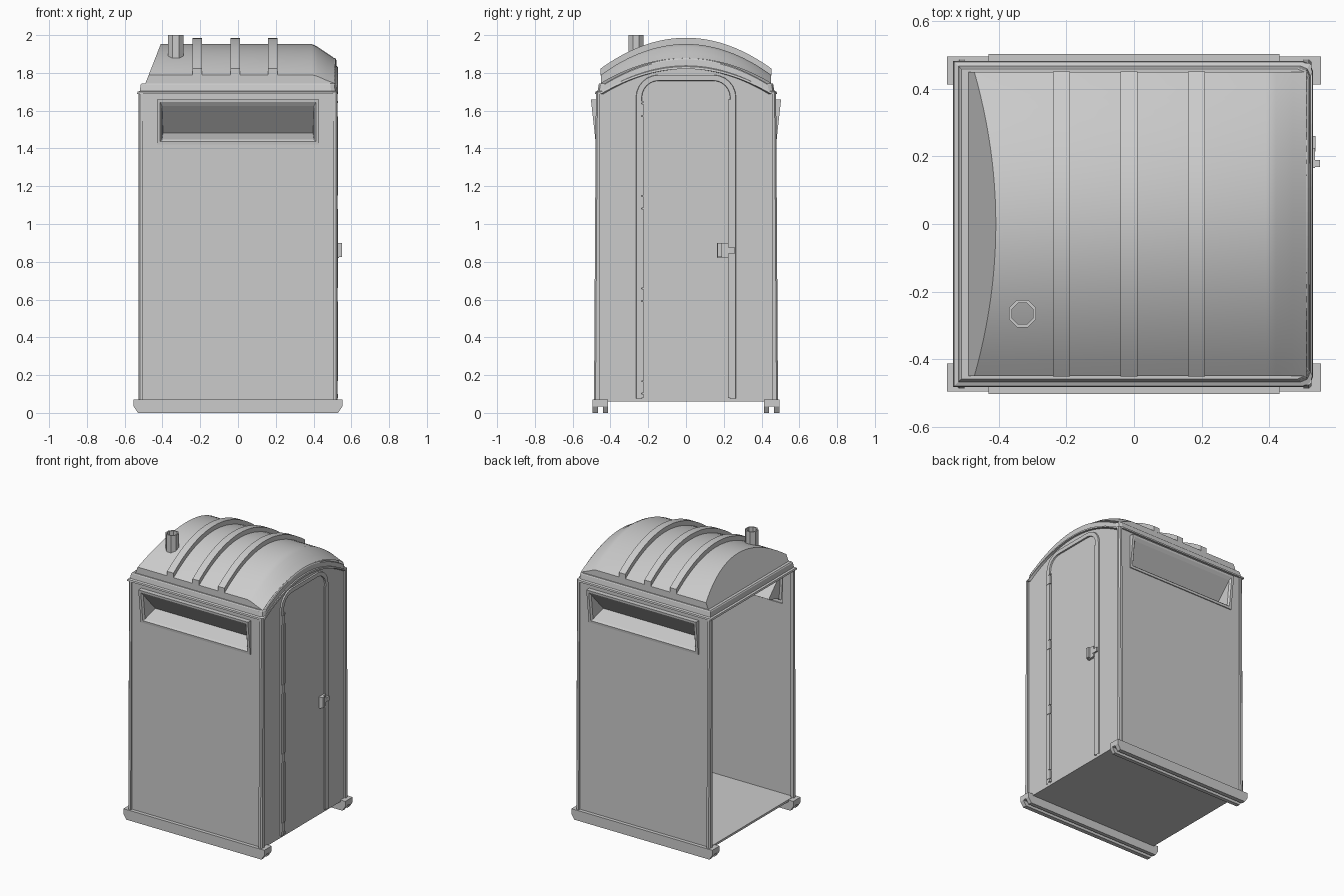
import bpy, bmesh, math

cube = bpy.data.objects.get("Cube")
if cube:
    bpy.data.objects.remove(cube, do_unlink=True)

grey = bpy.data.materials.new("light_grey_plastic")
grey.use_nodes = True
GREY = (0.6, 0.6, 0.6, 1)
grey.diffuse_color = GREY
grey.node_tree.nodes["Principled BSDF"].inputs["Base Color"].default_value = GREY


def finish(name, bm, smooth=False):
    bmesh.ops.remove_doubles(bm, verts=bm.verts, dist=0.0005)
    bmesh.ops.recalc_face_normals(bm, faces=bm.faces)
    mesh = bpy.data.meshes.new(name)
    bm.to_mesh(mesh)
    bm.free()
    mesh.materials.append(grey)
    obj = bpy.data.objects.new(name, mesh)
    bpy.context.collection.objects.link(obj)
    if smooth:
        bpy.ops.object.select_all(action='DESELECT')
        obj.select_set(True)
        bpy.context.view_layer.objects.active = obj
        bpy.ops.object.shade_smooth_by_angle(angle=math.radians(25))
    return obj


def loft(name, rings, closed=True, caps=False, smooth=False):
    """Skin a list of equally long point rings."""
    bm = bmesh.new()
    vs = [[bm.verts.new(p) for p in ring] for ring in rings]
    n = len(rings[0])
    for a, b in zip(vs, vs[1:]):
        for i in range(n if closed else n - 1):
            j = (i + 1) % n
            bm.faces.new((a[i], a[j], b[j], b[i]))
    if caps:
        bm.faces.new(vs[0])
        bm.faces.new(vs[-1])
    return finish(name, bm, smooth)


def box(name, x, y, z):
    rect = [(x[0], y[0]), (x[1], y[0]), (x[1], y[1]), (x[0], y[1])]
    return loft(name, [[(a, b, h) for a, b in rect] for h in z], caps=True)


STEPS = 24
TS = [-1 + 2 * i / STEPS for i in range(STEPS + 1)]
EAVE, SHOULDER = 1.745, 1.79


def crown(t, lift=0.163):
    return lift * (1 - t * t)


# Floor and the two channel skids
box("floor", (-0.515, 0.515), (-0.47, 0.47), (0.06, 0.075))
for s, side in ((-1, "right"), (1, "left")):
    box(f"skid_top_{side}", (-0.553, 0.553), sorted((s * 0.413, s * 0.495)), (0.035, 0.072))
    for part, y0, y1 in (("outer", 0.465, 0.495), ("inner", 0.413, 0.44)):
        shape = [(-0.553, 0.035), (-0.53, 0), (0.53, 0), (0.553, 0.035)]
        loft(f"skid_{part}_runner_{side}",
             [[(x, s * y, z) for x, z in shape] for y in (y0, y1)], caps=True)


# Side walls, each with a flared vent frame and a wedge-shaped recess
def rect(s, hx, z0, z1, depth):
    return [(x, s * depth(z), z) for x, z in
            ((-hx, z0), (hx, z0), (hx, z1), (-hx, z1))]


def flush(z):
    return 0.47


def flare(z):
    return 0.477 + 0.11 * (z - 1.42)


def ledge(z):
    return flare(z) - 0.012


for s, side in ((-1, "right"), (1, "left")):
    loft(f"side_wall_{side}", [
        rect(s, 0.515, 0.07, 1.7, flush),
        rect(s, 0.43, 1.42, 1.66, flush),
        rect(s, 0.43, 1.42, 1.66, flare),
        rect(s, 0.412, 1.437, 1.645, flare),
        rect(s, 0.402, 1.447, 1.625, ledge),
        rect(s, 0.397, 1.483, 1.483, lambda z: 0.36)])
    # Corner posts, leaning in slightly towards the roof
    for d, end in ((-1, "back"), (1, "door")):
        rings = []
        for z, out in ((0.07, 0.487), (1.7, 0.477)):
            rings.append([(d * x, s * y, z) for x, y in
                          ((0.502, 0.455), (0.526, 0.455), (0.526, out - 0.008),
                           (0.518, out), (0.502, out))])
        loft(f"corner_post_{end}_{side}", rings, caps=True)

# Door wall with an arched top
WALL_X = 0.515
loft("door_wall", [[(WALL_X, 0.465 * t, 0.07) for t in TS],
                   [(WALL_X, 0.465 * t, 1.7 + crown(t, 0.133)) for t in TS]], closed=False)


# Raised door frame and door leaf with rounded upper corners
def door_outline(w, top, r, x):
    pts = [(x, w, 0.075)]
    arc = [math.radians(15 * i) for i in range(7)]
    pts += [(x, w - r + r * math.cos(a), top - r + r * math.sin(a)) for a in arc]
    pts += [(x, -w + r - r * math.sin(a), top - r + r * math.cos(a)) for a in arc]
    return pts + [(x, -w, 0.075)]


loft("door_frame", [door_outline(0.265, 1.79, 0.12, WALL_X),
                    door_outline(0.263, 1.788, 0.118, WALL_X + 0.01),
                    door_outline(0.235, 1.76, 0.09, WALL_X + 0.01),
                    door_outline(0.233, 1.758, 0.088, WALL_X)], closed=False)
bm = bmesh.new()
bm.faces.new([bm.verts.new(p) for p in door_outline(0.222, 1.75, 0.08, WALL_X + 0.004)])
finish("door_leaf", bm)

# Hinge strips with gaps, and the closing strip on the latch side
for i in range(5):
    low = max(0.08, 0.17 + 0.49 * (i - 1))
    high = min(0.1 + 0.49 * i, 1.65)
    box(f"hinge_strip_{i + 1}", (WALL_X, 0.53), (-0.24, -0.225), (low, high))
    if i < 4:
        box(f"hinge_knuckle_{i + 1}", (WALL_X, 0.528), (-0.262, -0.225), (high + 0.005, high + 0.065))
box("closing_strip", (WALL_X, 0.527), (0.222, 0.235), (0.08, 1.66))

# Latch
box("latch_plate", (WALL_X, 0.535), (0.165, 0.225), (0.82, 0.9))
box("latch_grip", (0.53, 0.55), (0.168, 0.19), (0.825, 0.9))
box("latch_keeper", (WALL_X, 0.537), (0.215, 0.26), (0.845, 0.875))


# Roof rim: stepped band that arches over the door
def rim_ring(x0, x1, y, z):
    c = 0.03
    pts = [(x1 - c, -y, z), (x1 - c * 0.3, -y + c * 0.3, z)]
    for t in TS:
        pts.append((x1, (y - c) * t, z + crown(t, 0.133)))
    pts += [(x1 - c * 0.3, y - c * 0.3, z), (x1 - c, y, z), (x0, y, z), (x0, -y, z)]
    return pts


loft("roof_rim", [rim_ring(-0.51, 0.513, 0.466, 1.688),
                  rim_ring(-0.535, 0.53, 0.482, 1.688),
                  rim_ring(-0.532, 0.528, 0.48, 1.7),
                  rim_ring(-0.52, 0.522, 0.468, 1.705),
                  rim_ring(-0.515, 0.52, 0.462, 1.738),
                  rim_ring(-0.51, 0.515, 0.458, EAVE),
                  rim_ring(-0.488, 0.495, 0.447, EAVE)])


# Vaulted roof shell: slanted back end, rounded slope towards the door
def roof_section(x, shoulder, lift):
    arc = [(x, 0.45 * t, shoulder + crown(t, lift)) for t in TS]
    return [(x, -0.45, EAVE)] + arc + [(x, 0.45, EAVE)]


def lean(section):
    return [(-0.49 + 0.39 * (z - EAVE), y, z) for x, y, z in section]


vault = roof_section(0, SHOULDER, 0.163)
loft("roof_shell", [[(-0.49, y, EAVE) for x, y, z in vault],
                    lean(vault),
                    roof_section(0.39, SHOULDER, 0.163),
                    roof_section(0.42, 1.782, 0.157),
                    roof_section(0.47, 1.76, 0.145),
                    roof_section(0.51, EAVE, 0.133)], closed=False, smooth=True)

# Three roof ribs
for i in range(3):
    x = -0.215 + 0.2 * i
    rings = []
    for t in TS:
        z = SHOULDER + crown(t)
        y = 0.452 * t
        rings.append([(x - 0.025, y, z - 0.005), (x + 0.025, y, z - 0.005),
                      (x + 0.025, y, z + 0.033), (x - 0.025, y, z + 0.033)])
    loft(f"roof_rib_{i + 1}", rings, caps=True, smooth=True)


# Hollow eight-sided vent pipe
def pipe_ring(r, z):
    return [(-0.33 + r * math.cos(math.tau * (k + 0.5) / 8),
             -0.265 + r * math.sin(math.tau * (k + 0.5) / 8), z) for k in range(8)]


loft("vent_pipe", [pipe_ring(0.044, 1.87), pipe_ring(0.044, 2.0),
                   pipe_ring(0.034, 2.0), pipe_ring(0.034, 1.88)], caps=True, smooth=True)
